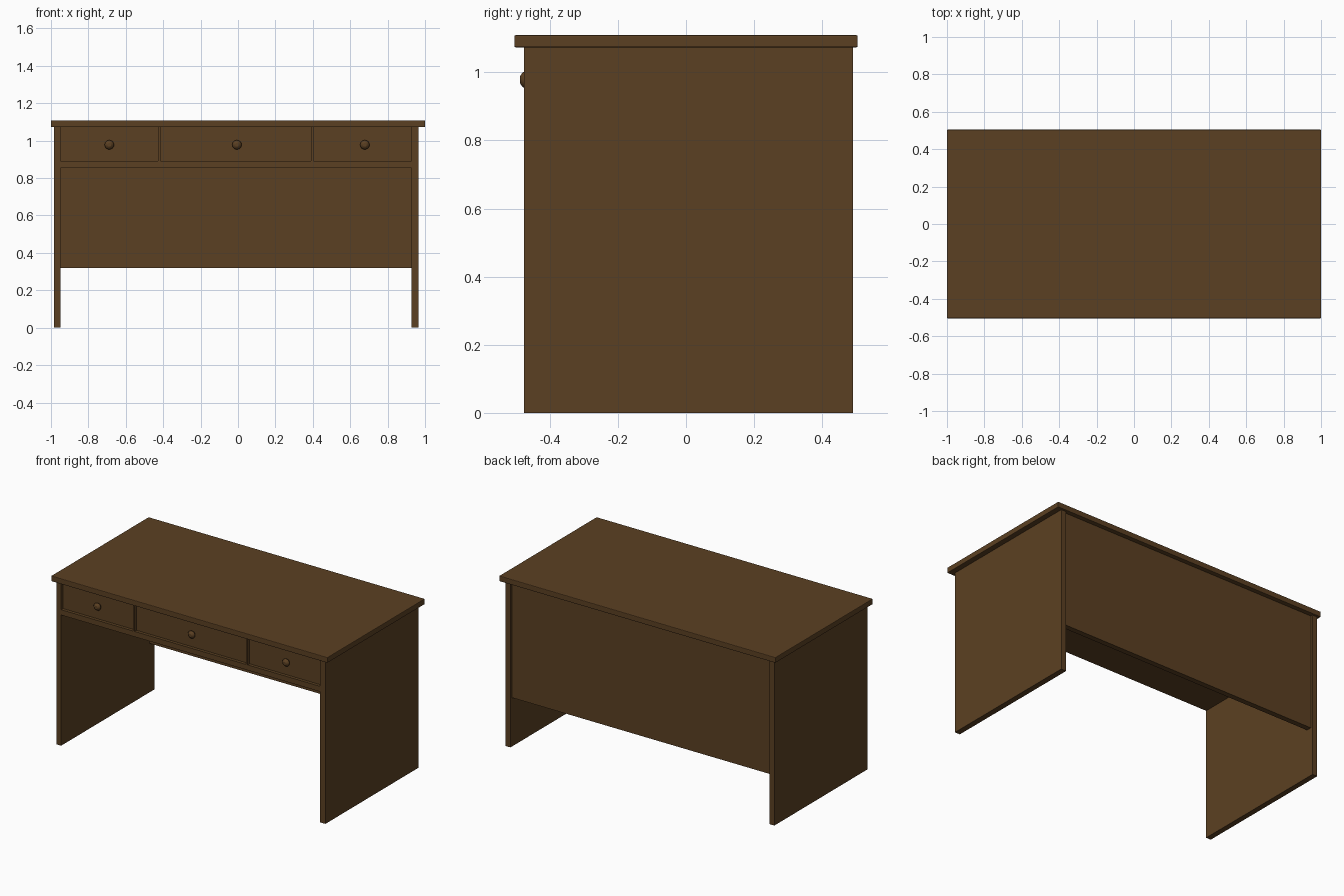
import bpy, bmesh, math
from mathutils import Matrix

if "Cube" in bpy.data.objects:
    bpy.data.objects.remove(bpy.data.objects["Cube"])

wood = bpy.data.materials.new("brown_wood")
wood.diffuse_color = (0.105, 0.051, 0.016, 1)
wood.use_nodes = True
wood.node_tree.nodes["Principled BSDF"].inputs["Base Color"].default_value = wood.diffuse_color


def finish(bm, name):
    bmesh.ops.recalc_face_normals(bm, faces=bm.faces)
    me = bpy.data.meshes.new(name)
    bm.to_mesh(me)
    bm.free()
    me.materials.append(wood)
    ob = bpy.data.objects.new(name, me)
    bpy.context.collection.objects.link(ob)
    return ob


def box(name, x, y, z, bevel=0):
    """Box from (min, max) pairs on each axis."""
    bm = bmesh.new()
    bmesh.ops.create_cube(bm, size=1)
    for v in bm.verts:
        for i, (a, b) in enumerate((x, y, z)):
            v.co[i] = a if v.co[i] < 0 else b
    ob = finish(bm, name)
    if bevel:
        m = ob.modifiers.new("soft_edges", 'BEVEL')
        m.width = bevel
        m.segments = 2
    return ob


def knob(name, x, z):
    """Turned knob: profile of (radius, y) spun about the y axis."""
    prof = [(0, -0.452), (0.014, -0.452), (0.014, -0.462), (0.024, -0.469),
            (0.025, -0.474), (0.019, -0.482), (0.01, -0.487), (0, -0.487)]
    bm = bmesh.new()
    vs = [bm.verts.new((x + r, y, z)) for r, y in prof]
    es = [bm.edges.new(p) for p in zip(vs, vs[1:])]
    bmesh.ops.spin(bm, geom=vs + es, cent=(x, 0, z), axis=(0, 1, 0),
                   angle=math.tau, steps=20)
    bmesh.ops.remove_doubles(bm, verts=bm.verts, dist=1e-5)
    ob = finish(bm, name)
    for f in ob.data.polygons:
        f.use_smooth = 0.1 < abs(f.normal.y) < 0.97
    return ob


L, R = -0.948, 0.928          # inner faces of the side panels
FRONT, BACK = -0.475, 0.49

# Worktop
box("table_top", (-1, 1), (-0.504, 0.504), (1.073, 1.109), 0.004)

# Side panels
box("left_side_panel", (-0.983, L), (FRONT, BACK), (0, 1.073))
box("right_side_panel", (R, 0.965), (FRONT, BACK), (0, 1.073))

# Back panel, set in slightly between the sides
box("back_panel", (L, R), (0.44, 0.475), (0.32, 1.073))

# Shelf under the drawers
box("drawer_shelf", (L, R), (FRONT, 0.44), (0.855, 0.89))

# Dividers between drawers
for n, x in (("left", -0.422), ("right", 0.396)):
    box(n + "_divider", (x - 0.007, x + 0.007), (FRONT, 0.44), (0.89, 1.073))

# Drawer fronts with their knobs
for n, a, b, k in (("left", L, -0.429, -0.688), ("middle", -0.415, 0.389, -0.006),
                   ("right", 0.403, R, 0.678)):
    box(n + "_drawer_front", (a, b), (-0.455, -0.42), (0.89, 1.073))
    knob(n + "_knob", k, 0.978)
